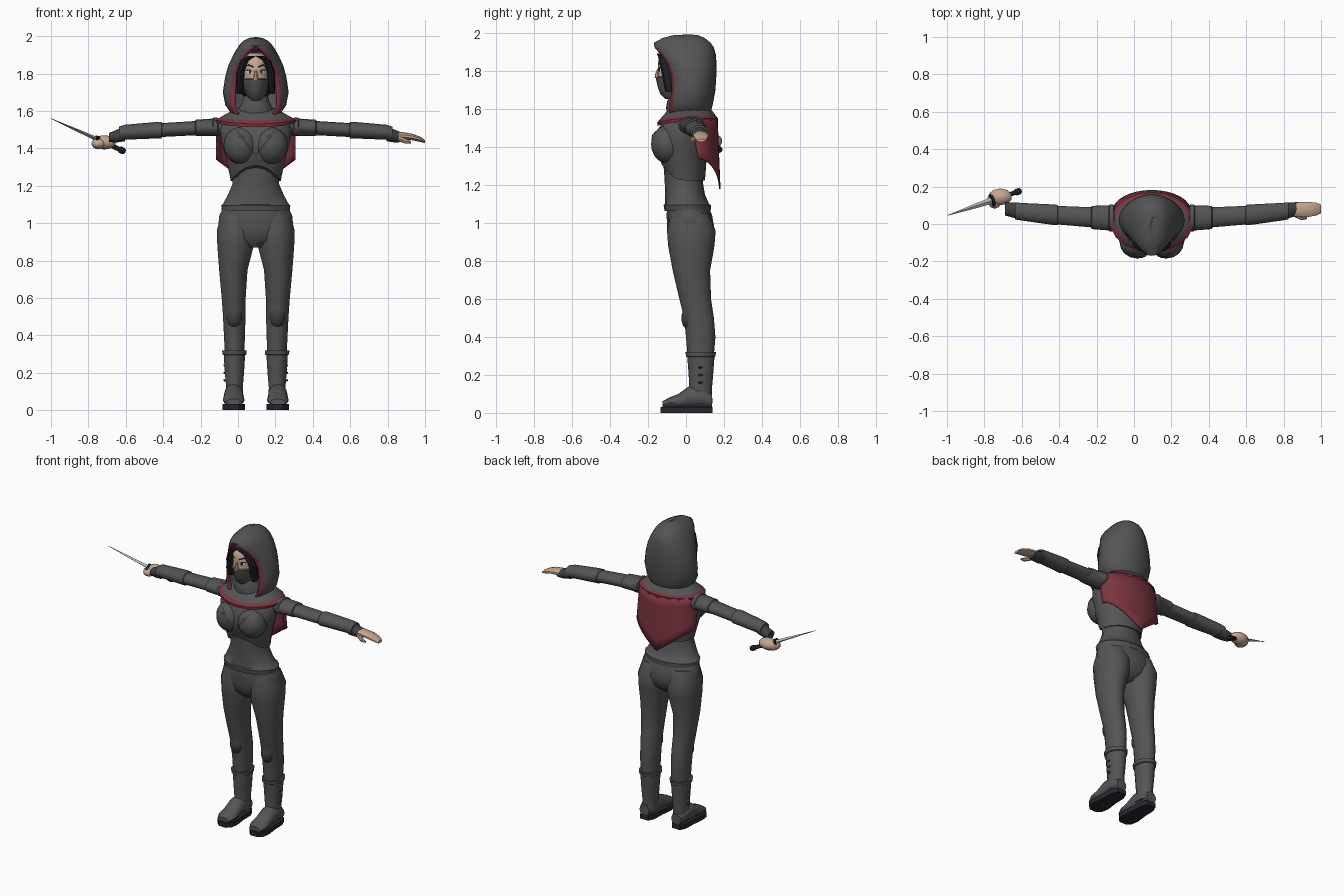
import bpy, bmesh
from math import sin, cos, pi, asin
from mathutils import Vector as V
from mathutils.bvhtree import BVHTree

if "Cube" in bpy.data.objects:
    bpy.data.objects.remove(bpy.data.objects["Cube"])

CX = 0.095  # body centre line


def material(name, r, g, b):
    m = bpy.data.materials.new(name)
    m.use_nodes = True
    m.diffuse_color = (r, g, b, 1)
    m.node_tree.nodes["Principled BSDF"].inputs["Base Color"].default_value = (r, g, b, 1)
    return m


cloth = material("grey cloth", .09, .09, .094)
leather = material("dark leather", .05, .05, .054)
red = material("dark red", .2, .034, .052)
skin = material("skin", .56, .38, .28)
hair_mat = material("black hair", .012, .013, .018)
sole_mat = material("sole", .022, .02, .03)
steel = material("steel", .5, .5, .5)
white = material("eye white", .7, .68, .65)


def finish(bm, name, mats):
    bmesh.ops.remove_doubles(bm, verts=bm.verts, dist=.0005)
    bmesh.ops.recalc_face_normals(bm, faces=bm.faces)
    me = bpy.data.meshes.new(name)
    bm.to_mesh(me)
    bm.free()
    for m in mats:
        me.materials.append(m)
    ob = bpy.data.objects.new(name, me)
    bpy.context.collection.objects.link(ob)
    bpy.ops.object.select_all(action='DESELECT')
    ob.select_set(True)
    bpy.context.view_layer.objects.active = ob
    bpy.ops.object.shade_smooth_by_angle(angle=.7)
    return ob


def loft(name, rings, *mats, rule=None, closed=True, caps=True):
    bm = bmesh.new()
    rows = [[bm.verts.new(p) for p in r] for r in rings]
    n = len(rows[0])
    for i in range(len(rows) - 1):
        for j in range(n if closed else n - 1):
            k = (j + 1) % n
            f = bm.faces.new((rows[i][j], rows[i][k], rows[i + 1][k], rows[i + 1][j]))
            f.material_index = rule(i, j) if rule else 0
    if closed and caps:
        for r, i in ((rows[0], 0), (rows[-1], len(rows) - 2)):
            bm.faces.new(r).material_index = rule(i, 0) if rule else 0
    return finish(bm, name, mats)


def ring(c, u, v, n=18):
    c, u, v = V(c), V(u), V(v)
    return [c + u * sin(2 * pi * k / n) - v * cos(2 * pi * k / n) for k in range(n)]


def zring(z, hw, yf, yb, off=0, lift=0):
    # level cross-section; lift raises its front
    pts = ring((CX + off, (yf + yb) / 2, z), (hw, 0, 0), (0, (yb - yf) / 2, 0))
    for k, p in enumerate(pts):
        p.z += lift * max(0, cos(2 * pi * k / len(pts))) ** 2
    return pts


def ball(name, c, r, mat, seg=16):
    bm = bmesh.new()
    bmesh.ops.create_uvsphere(bm, u_segments=seg, v_segments=seg // 2 + 2, radius=1)
    for v in bm.verts:
        v.co = V(c) + V((v.co.x * r[0], v.co.y * r[1], v.co.z * r[2]))
    return finish(bm, name, [mat])


def solidify(ob, t):
    m = ob.modifiers.new("thickness", 'SOLIDIFY')
    m.thickness = t


def tree(ob):
    return BVHTree.FromPolygons([v.co for v in ob.data.vertices],
                                [p.vertices[:] for p in ob.data.polygons])


def plate(name, trees, pts, mat, out=.004):
    # thin patch laid on the front of the given surfaces, pts are (x, z)
    bm = bmesh.new()
    vs = []
    for x, z in pts:
        hits = [t.ray_cast(V((CX + x, -1, z)), V((0, 1, 0)))[0] for t in trees]
        y = min([h.y for h in hits if h] or [-.14])
        vs.append(bm.verts.new((CX + x, y - out, z)))
    bm.faces.new(vs)
    ob = finish(bm, name, [mat])
    if ob.data.polygons[0].normal.y > 0:
        ob.data.flip_normals()


# Tunic skirt and waist
loft("tunic", [zring(*s) for s in (
    (1.065, .184, -.113, .13), (1.095, .188, -.118, .132), (1.1, .18, -.112, .122), (1.15, .152, -.11, .1),
    (1.21, .126, -.112, .09), (1.26, .125, -.115, .09), (1.32, .13, -.12, .09))], cloth)
# Vest with a raised front hem
vest = loft("vest", [zring(1.225, .136, -.128, .1, 0, .085), zring(1.25, .14, -.138, .102, 0, .085)]
            + [zring(*s) for s in ((1.36, .165, -.155, .11), (1.43, .185, -.16, .115), (1.5, .195, -.145, .12),
                                   (1.55, .18, -.11, .125), (1.6, .11, -.08, .11))], cloth)
busts = [ball("bust", (CX + s * .08, -.098, 1.415), (.092, .086, .1), cloth) for s in (1, -1)]
chest = [tree(o) for o in [vest] + busts]
for s in (1, -1):
    for k in range(6):
        a, b = k / 6, (k + 1) / 6
        xa, xb, za, zb = s * .1 * (1 - a), s * .1 * (1 - b), 1.5 - .13 * a, 1.5 - .13 * b
        plate("chest_strap", chest, ((xa, za), (xb, zb), (xb, zb - .018), (xa, za - .018)), leather)
    plate("strap_buckle", chest, [(s * (.075 + .017 * x), 1.462 + .017 * z)
                                  for x, z in ((-1, 0), (0, -1), (1, 0), (0, 1))], leather, .008)

# Trousers, boots and feet
loft("trouser_hips", [zring(*s) for s in ((1.1, .17, -.1, .115), (1.04, .198, -.102, .138), (.97, .205, -.1, .15),
                                          (.91, .17, -.085, .13), (.87, .06, -.05, .08))], cloth)
for s, side in ((1, "left"), (-1, "right")):
    loft(side + "_trouser_leg", [zring(z, hw, yf, yb, s * o) for z, o, hw, yf, yb in (
        (1.05, .1, .085, -.08, .12), (.96, .106, .104, -.1, .156), (.88, .108, .099, -.094, .15),
        (.75, .12, .077, -.07, .127), (.6, .118, .065, -.035, .132), (.5, .115, .061, -.01, .147),
        (.4, .114, .057, 0, .155), (.28, .113, .052, .01, .145))], cloth)
    ball(side + "_knee_pad", (CX + s * .115, .015, .5), (.044, .04, .062), leather, 10)
    loft(side + "_boot_shaft", [zring(z, hw, yf, yb, s * .114) for z, hw, yf, yb in (
        (.32, .067, -.003, .158), (.298, .065, 0, .155), (.294, .058, .007, .15), (.2, .052, .014, .143),
        (.12, .045, .018, .136), (.05, .048, .01, .14))], cloth)
    for z in (.16, .2, .24):
        ball(side + "_boot_button", (CX + s * .166, .075, z), (.008, .014, .006), leather, 6)
    fx = CX + s * .118
    loft(side + "_foot", [ring((fx, y, top / 2 + .012), (hw, 0, 0), (0, 0, top / 2 - .012), 12) for y, hw, top in (
        (.138, .036, .1), (.08, .05, .14), (.015, .052, .14), (-.04, .056, .1), (-.09, .058, .08),
        (-.125, .042, .06))], cloth)
    outline = [(.03, .14), (.048, .1), (.05, .02), (.06, -.06), (.052, -.11), (.025, -.135)]
    outline += [(-x, y) for x, y in reversed(outline)]
    loft(side + "_sole", [[V((fx + x, y, z)) for x, y in outline] for z in (0, .032)], sole_mat)

    # Sleeves, bracer and glove
    loft(side + "_sleeve", [ring((CX + s * o, y, z), (0, hy, 0), (0, 0, hz), 14) for o, y, z, hy, hz in (
        (.1, .03, 1.5, .065, .05), (.2, .03, 1.512, .064, .044), (.205, .032, 1.515, .074, .05),
        (.225, .032, 1.515, .074, .05), (.23, .032, 1.513, .068, .046), (.32, .035, 1.51, .064, .043),
        (.325, .036, 1.508, .055, .038), (.5, .047, 1.498, .051, .037), (.505, .048, 1.497, .056, .044),
        (.53, .05, 1.497, .056, .044), (.7, .066, 1.486, .048, .04), (.73, .07, 1.48, .047, .036))], cloth)
    loft(side + "_glove", [ring((CX + s * o, y, z), (0, hy, 0), (0, 0, hz), 12) for o, y, z, hy, hz in (
        (.7, .066, 1.478, .046, .04), (.745, .075, 1.465, .04, .034), (.785, .082, 1.458, .036, .024))], leather)

# Open left hand with thumb
loft("left_hand", [ring((CX + o, y, z), (0, hy, 0), (0, 0, hz), 10) for o, y, z, hy, hz in (
    (.74, .076, 1.466, .034, .022), (.79, .078, 1.466, .041, .02), (.84, .078, 1.46, .042, .017),
    (.88, .08, 1.448, .036, .014), (.905, .08, 1.436, .024, .008))], skin)
loft("left_thumb", [ring((CX + o, y, z), (0, r, 0), (0, 0, r), 8) for o, y, z, r in (
    (.76, .055, 1.455, .016), (.8, .035, 1.44, .014), (.83, .032, 1.433, .006))], skin)

# Right fist holding a dagger
ball("right_fist", (-.715, .145, 1.432), (.066, .046, .038), skin, 10)
ball("right_fingers", (-.745, .13, 1.425), (.04, .05, .03), skin, 10)
pommel, tip = V((-.605, .178, 1.382)), V((-1, .045, 1.56))
along = tip - pommel
flat = along.cross(V((0, 0, 1))).normalized()
up = along.cross(flat).normalized()


def dagger(name, sections, n, mat):
    loft(name, [ring(pommel + along * t, flat * a, up * b, n) for t, a, b in sections], mat)


dagger("dagger_grip", ((0, .012, .012), (.02, .018, .018), (.06, .018, .018), (.08, .013, .013),
                       (.38, .013, .013)), 10, hair_mat)
dagger("dagger_guard", ((.37, .035, .018), (.4, .035, .018)), 8, hair_mat)
dagger("dagger_blade", ((.39, .017, .011), (.6, .013, .008), (1, .001, .001)), 4, steel)

# Shoulder mantle with a red border
loft("mantle", [zring(1.615, .1, -.075, .115), zring(1.59, .15, -.1, .14), zring(1.565, .195, -.135, .158, 0, -.015),
                zring(1.552, .222, -.152, .17, 0, -.022), zring(1.535, .218, -.15, .168, 0, -.022)],
     cloth, red, rule=lambda i, j: int(i > 1), caps=False)
# Pointed back cape
cape_rows = []
for k in range(6):
    row = []
    for j in range(17):
        t = (j / 8 - 1) * pi / 2
        x = .212 * sin(t)
        bottom = 1.18 + .75 * abs(x)
        f = k / 5
        row.append(V((CX + x, .025 + .04 * f + (.142 - .025 * f) * cos(t), 1.55 + (bottom - 1.55) * f)))
    cape_rows.append(row)
solidify(loft("cape", cape_rows, red, closed=False), .008)

# Head, mask, hair and scarf
head = loft("masked_head", [zring(*s) for s in (
    (1.655, .03, -.11, .04), (1.68, .05, -.135, .05), (1.72, .066, -.15, .06), (1.768, .074, -.16, .06),
    (1.774, .072, -.148, .06), (1.81, .074, -.146, .06), (1.85, .073, -.148, .06), (1.885, .062, -.13, .05),
    (1.91, .035, -.09, .03))], cloth, skin, rule=lambda i, j: int(i > 3))
ball("hair", (CX, -.015, 1.79), (.108, .108, .14), hair_mat)
for s in (1, -1):
    loft("hair_lock", [ring((CX + s * x, y, z), (r, 0, 0), (0, .03, 0), 8) for x, y, z, r in (
        (.02, -.125, 1.895, .022), (.058, -.115, 1.87, .022), (.084, -.1, 1.8, .02), (.088, -.08, 1.69, .016))],
        hair_mat)
loft("nose", [ring((CX, y, z), (r, 0, 0), (0, r, 0), 8) for y, z, r in (
    (-.15, 1.765, .015), (-.152, 1.785, .011), (-.145, 1.815, .006))], skin)
loft("neck_scarf", [zring(*s) for s in ((1.57, .1, -.1, .08), (1.61, .095, -.105, .08), (1.64, .078, -.1, .07),
                                        (1.69, .06, -.085, .06))], cloth)
face = [tree(head)]
for s in (1, -1):
    plate("eye_white", face, [(s * x, z) for x, z in ((.015, 1.803), (.03, 1.798), (.047, 1.806),
                                                      (.046, 1.815), (.03, 1.819))], white, .003)
    plate("iris", face, [(s * x, z) for x, z in ((.026, 1.799), (.036, 1.799), (.037, 1.818), (.025, 1.818))],
          hair_mat, .005)
    plate("upper_lid", face, [(s * x, z) for x, z in ((.014, 1.805), (.03, 1.817), (.051, 1.813),
                                                      (.05, 1.82), (.03, 1.823))], hair_mat, .006)
    plate("eyebrow", face, [(s * x, z) for x, z in ((.012, 1.83), (.04, 1.841), (.057, 1.836),
                                                    (.04, 1.851), (.012, 1.84))], hair_mat)

# Hood: arcs around the back between the two sides of the face opening
hood_rows = []
for z, hw, yb, ow, oy in ((1.57, .11, .12, .085, -.08), (1.59, .135, .132, .11, -.088), (1.63, .163, .142, .12, -.088),
                          (1.7, .176, .155, .116, -.075), (1.78, .164, .16, .108, -.08), (1.84, .148, .161, .092, -.1),
                          (1.89, .126, .157, .06, -.135), (1.925, .106, .147, .03, -.165),
                          (1.95, .09, .13, 0, -.17), (1.975, .066, .1, 0, -.125), (1.99, .036, .065, 0, -.07),
                          (1.995, .001, .02, 0, .018)):
    c = .02
    a = asin(ow / hw)
    front = (c - oy) / cos(a)
    steps = [a] + [a + .17 + (pi - a - .17) * k / 10 for k in range(11)]
    half = [(hw * sin(t), c - (front if cos(t) > 0 else yb - c) * cos(t)) for t in steps]
    arc = half + [(-x, y) for x, y in reversed(half[:-1])]
    hood_rows.append([V((CX + x, y, z)) for x, y in arc])
last = len(hood_rows[0]) - 2
solidify(loft("hood", hood_rows, cloth, red, closed=False,
              rule=lambda i, j: int(j in (0, last) and i < 8)), .014)
